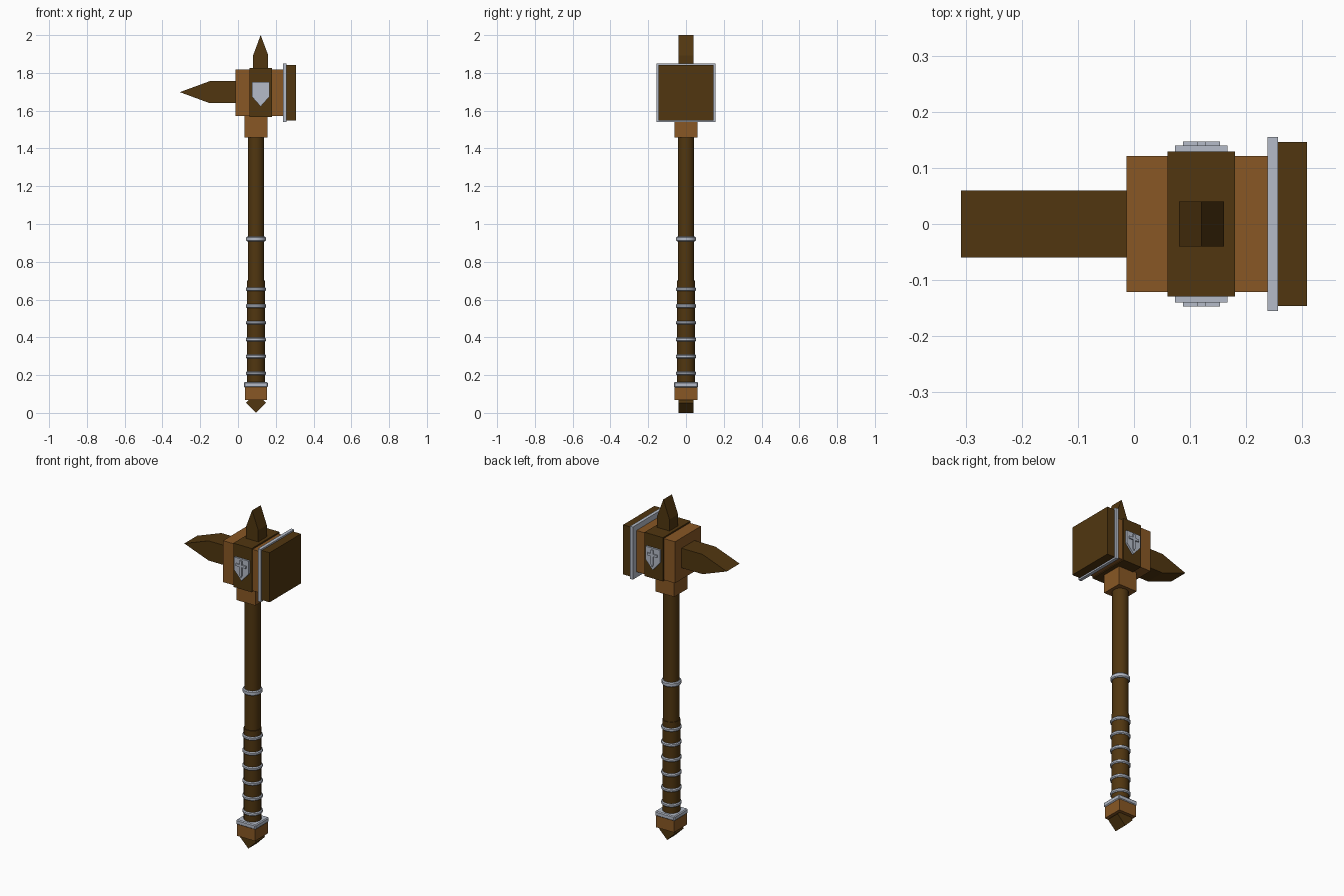
import bpy, bmesh, math
from mathutils import Matrix

if "Cube" in bpy.data.objects:
    bpy.data.objects.remove(bpy.data.objects["Cube"])


def material(name, rgb):
    m = bpy.data.materials.new(name)
    m.diffuse_color = (*rgb, 1)
    m.use_nodes = True
    m.node_tree.nodes["Principled BSDF"].inputs["Base Color"].default_value = m.diffuse_color
    return m


DARK = material("dark_wood", (0.082, 0.037, 0.005))
BROWN = material("light_brown", (0.250, 0.097, 0.018))
SILVER = material("silver", (0.46, 0.50, 0.58))

SHAFT_X = 0.095   # axis of the handle
HEAD_X = 0.120    # centre of the head band


def finish(name, bm, mat, smooth=False):
    bmesh.ops.recalc_face_normals(bm, faces=bm.faces)
    me = bpy.data.meshes.new(name)
    bm.to_mesh(me)
    bm.free()
    me.materials.append(mat)
    ob = bpy.data.objects.new(name, me)
    bpy.context.collection.objects.link(ob)
    if smooth:
        me.shade_smooth()
        me.set_sharp_from_angle(angle=math.radians(35))
    return ob


def box(name, x, y, z, mat, bevel=0):
    """Box from (min, max) ranges."""
    bm = bmesh.new()
    size = [b - a for a, b in (x, y, z)]
    mid = [(a + b) / 2 for a, b in (x, y, z)]
    bmesh.ops.create_cube(bm, size=1, matrix=Matrix.Translation(mid) @ Matrix.Diagonal((*size, 1)))
    if bevel:
        bmesh.ops.bevel(bm, geom=bm.edges[:], offset=bevel, segments=1, affect='EDGES')
    return finish(name, bm, mat)


def prism(name, profile, y0, y1, mat):
    """Front-view (x, z) outline extruded along y."""
    bm = bmesh.new()
    face = bm.faces.new([bm.verts.new((x, y0, z)) for x, z in profile])
    ext = bmesh.ops.extrude_face_region(bm, geom=[face])
    verts = [v for v in ext["geom"] if isinstance(v, bmesh.types.BMVert)]
    bmesh.ops.translate(bm, verts=verts, vec=(0, y1 - y0, 0))
    return finish(name, bm, mat)


def rod(name, r, z0, z1, mat, bevel=0, sides=16):
    """Upright cylinder on the handle axis."""
    bm = bmesh.new()
    turn = Matrix.Rotation(math.pi / sides, 4, 'Z')
    bmesh.ops.create_cone(bm, cap_ends=True, segments=sides, radius1=r, radius2=r, depth=z1 - z0,
                          matrix=Matrix.Translation((SHAFT_X, 0, (z0 + z1) / 2)) @ turn)
    if bevel:
        rims = [e for e in bm.edges if abs(e.verts[0].co.z - e.verts[1].co.z) < 1e-5]
        bmesh.ops.bevel(bm, geom=rims, offset=bevel, segments=1, affect='EDGES')
    return finish(name, bm, mat, True)


def around(c, h):
    return (c - h, c + h)


# Handle, grip and rings
rod("shaft", 0.044, 0.10, 1.50, DARK)
rod("grip", 0.048, 0.15, 0.70, DARK)
rod("shaft_band", 0.053, 0.907, 0.934, SILVER, 0.005)
for i in range(6):
    z = 0.21 + i * 0.089
    rod(f"grip_ring_{i + 1}", 0.055, z - 0.01, z + 0.01, SILVER, 0.005)

# Pommel
box("pommel_plate", around(SHAFT_X, 0.064), (-0.064, 0.064), (0.135, 0.163), SILVER, 0.005)
box("pommel_block", around(SHAFT_X, 0.058), (-0.060, 0.060), (0.067, 0.137), BROWN)
prism("pommel_tip", [(SHAFT_X, 0), (SHAFT_X + 0.053, 0.053), (SHAFT_X + 0.035, 0.072),
                     (SHAFT_X - 0.035, 0.072), (SHAFT_X - 0.053, 0.053)], -0.04, 0.04, DARK)

# Head
box("neck_block", around(SHAFT_X, 0.061), (-0.062, 0.062), (1.457, 1.58), BROWN)
box("head_block", (-0.013, 0.239), (-0.121, 0.121), (1.573, 1.817), BROWN)
box("head_band", around(HEAD_X, 0.06), (-0.129, 0.129), (1.567, 1.825), DARK)
box("face_plate", (0.238, 0.257), (-0.155, 0.155), (1.540, 1.850), SILVER)
box("hammer_face", (0.257, 0.308), (-0.146, 0.146), (1.549, 1.841), DARK)

# Spikes
prism("side_spike", [(-0.01, 1.64), (-0.01, 1.756), (-0.15, 1.756), (-0.308, 1.698), (-0.15, 1.64)],
      -0.06, 0.06, DARK)
prism("top_spike", [(HEAD_X - 0.04, 1.82), (HEAD_X + 0.04, 1.82), (HEAD_X + 0.04, 1.893),
                    (HEAD_X, 2.0), (HEAD_X - 0.04, 1.893)], -0.04, 0.04, DARK)

# Shield ornaments with a raised cross, on both sides
for side, s in (("front", -1), ("back", 1)):
    prism(f"shield_{side}", [(HEAD_X - 0.047, 1.751), (HEAD_X + 0.047, 1.751), (HEAD_X + 0.047, 1.675),
                             (HEAD_X, 1.622), (HEAD_X - 0.047, 1.675)], s * 0.127, s * 0.140, SILVER)
    a, b, t = 0.007, 0.033, 0.007
    zc = 1.712
    prism(f"shield_cross_{side}", [(HEAD_X + x, z) for x, z in (
        (-a, 1.742), (a, 1.742), (a, zc + t), (b, zc + t), (b, zc - t), (a, zc - t), (a, 1.655),
        (0, 1.642), (-a, 1.655), (-a, zc - t), (-b, zc - t), (-b, zc + t), (-a, zc + t))],
        s * 0.138, s * 0.147, SILVER)
